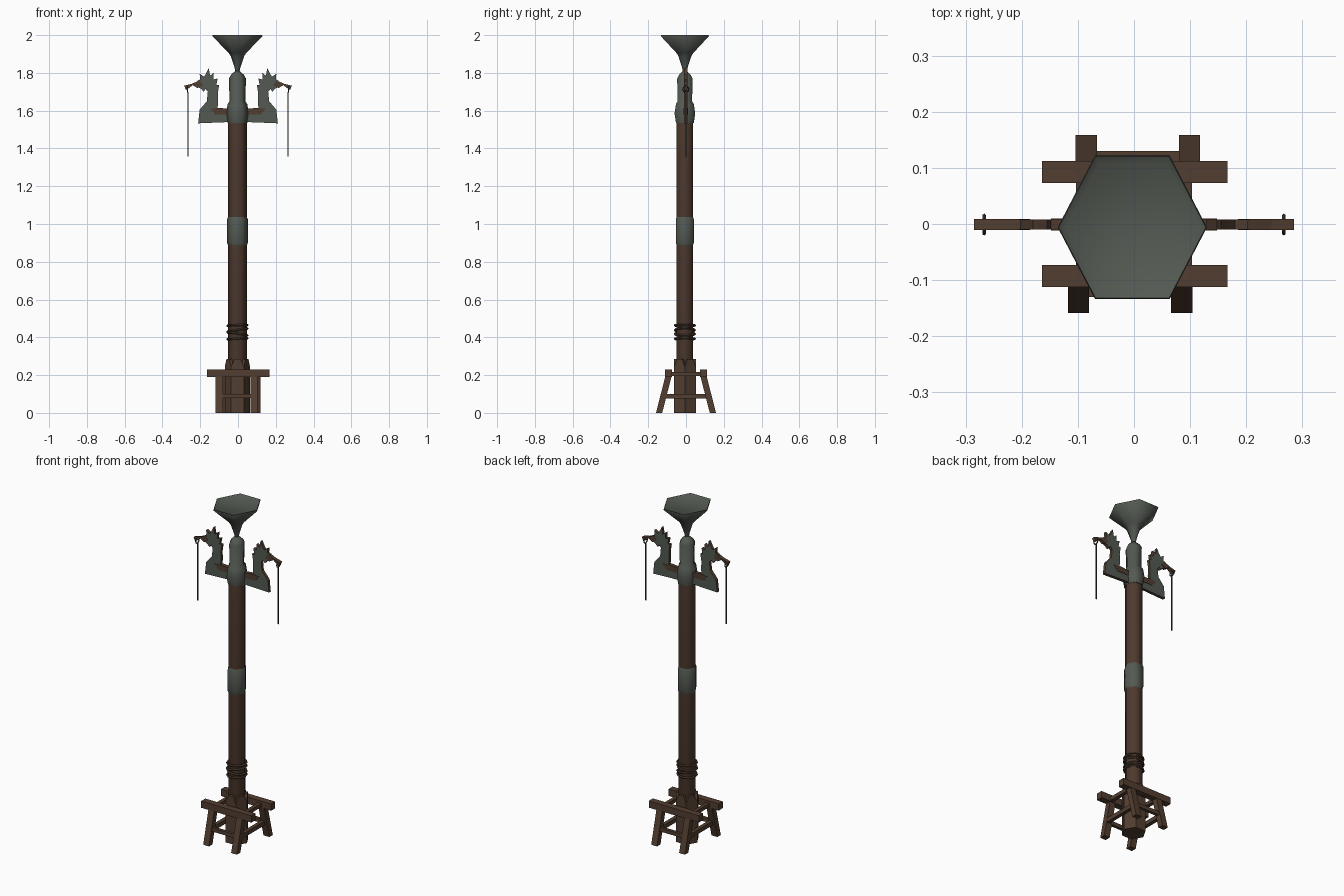
import bpy, bmesh, math
from mathutils import Vector

if "Cube" in bpy.data.objects:
    bpy.data.objects.remove(bpy.data.objects["Cube"])


def mat(name, col):
    m = bpy.data.materials.new(name)
    m.diffuse_color = (*col, 1)
    m.use_nodes = True
    m.node_tree.nodes["Principled BSDF"].inputs["Base Color"].default_value = m.diffuse_color
    return m


WOOD = mat("brown_wood", (0.085, 0.048, 0.030))
POLE = mat("red_brown_wood", (0.078, 0.042, 0.027))
METAL = mat("green_grey_metal", (0.088, 0.100, 0.084))
IRON = mat("dark_iron", (0.045, 0.047, 0.045))
ROPE = mat("dark_rope", (0.058, 0.036, 0.024))
CX, CY = -0.003, -0.006      # pole axis


def finish(name, bm, mats, smooth=None):
    bmesh.ops.recalc_face_normals(bm, faces=bm.faces)
    me = bpy.data.meshes.new(name)
    bm.to_mesh(me)
    bm.free()
    for m in mats:
        me.materials.append(m)
    ob = bpy.data.objects.new(name, me)
    bpy.context.collection.objects.link(ob)
    if smooth:
        bpy.ops.object.select_all(action='DESELECT')
        ob.select_set(True)
        bpy.context.view_layer.objects.active = ob
        bpy.ops.object.shade_smooth_by_angle(angle=math.radians(smooth))
    return ob


def lathe(name, prof, m, n=6, sy=1.0):
    """Six-sided turned part from (radius, height) pairs, capped at both ends."""
    bm = bmesh.new()
    rings = [[bm.verts.new((CX + r * math.cos(2 * math.pi * i / n),
                            CY + r * sy * math.sin(2 * math.pi * i / n), z))
              for i in range(n)] for r, z in prof]
    for a, b in zip(rings, rings[1:]):
        for i in range(n):
            j = (i + 1) % n
            bm.faces.new((a[i], a[j], b[j], b[i]))
    bm.faces.new(rings[0])
    bm.faces.new(rings[-1])
    return finish(name, bm, [m], 62)


def prism(name, pts, axis, lo, hi, mats):
    """Profile extruded along x (pts = y,z) or y (pts = x,z); second colour goes on the flat sides."""
    bm = bmesh.new()
    put = (lambda p, t: (t, p[0], p[1])) if axis == 'x' else (lambda p, t: (p[0], t, p[1]))
    a = [bm.verts.new(put(p, lo)) for p in pts]
    b = [bm.verts.new(put(p, hi)) for p in pts]
    sides = [bm.faces.new(a), bm.faces.new(b)]
    for i in range(len(pts)):
        j = (i + 1) % len(pts)
        bm.faces.new((a[i], a[j], b[j], b[i]))
    for f in sides:
        f.material_index = len(mats) - 1
    return finish(name, bm, mats)


def box(name, x0, x1, y0, y1, z0, z1, m):
    return prism(name, [(y0, z0), (y1, z0), (y1, z1), (y0, z1)], 'x', x0, x1, [m])


def torus(name, c, R, r, n, k, m, basis, tilt=0.0):
    """Ring of radius R lying in the plane of the two basis axes."""
    u, v = Vector(basis[0]), Vector(basis[1])
    w = u.cross(v)
    bm = bmesh.new()
    rows = []
    for i in range(n):
        t = 2 * math.pi * i / n
        d = u * math.cos(t) + v * math.sin(t)
        p = Vector(c) + w * (tilt * math.cos(t))
        rows.append([bm.verts.new(p + d * (R + r * math.cos(2 * math.pi * q / k))
                                  + w * r * math.sin(2 * math.pi * q / k)) for q in range(k)])
    for i in range(n):
        for q in range(k):
            bm.faces.new((rows[i][q], rows[(i + 1) % n][q],
                          rows[(i + 1) % n][(q + 1) % k], rows[i][(q + 1) % k]))
    return finish(name, bm, [m], 62)


# Pole with metal collar
lathe("pole", [(0.042, 0.0), (0.05, 0.02), (0.05, 1.57)], POLE)
lathe("collar", [(0.049, 0.885), (0.055, 0.9), (0.055, 1.025), (0.049, 1.04)], METAL)

# Metal head and flared bowl
lathe("head_sleeve", [(0.052, 1.535), (0.06, 1.585), (0.052, 1.635), (0.042, 1.65), (0.045, 1.77),
                      (0.034, 1.79), (0.012, 1.81)], METAL, sy=1.05)
lathe("bowl", [(0.008, 1.795), (0.016, 1.83), (0.036, 1.89), (0.046, 1.905), (0.133, 1.995),
               (0.131, 2.0), (0.118, 1.99)], METAL, sy=1.11)

# Rope windings
for i, (z, tilt) in enumerate([(0.392, 0.002), (0.418, -0.008), (0.438, 0.009), (0.463, 0.002)]):
    torus(f"rope_{i}", (CX, CY, z), 0.052, 0.007, 12, 5, ROPE, ((1, 0, 0), (0, 1, 0)), tilt)

# Planks with clipped tops around the foot
for i in range(6):
    a = math.radians(30 + 60 * i)
    d = Vector((math.cos(a), math.sin(a), 0))
    s = Vector((-d.y, d.x, 0))
    bm = bmesh.new()
    prof = [(-0.033, 0), (0.033, 0), (0.033, 0.245), (0.016, 0.285), (-0.016, 0.285), (-0.033, 0.245)]
    inner = [bm.verts.new(Vector((CX, CY, z)) + d * 0.036 + s * h) for h, z in prof]
    outer = [bm.verts.new(Vector((CX, CY, z)) + d * 0.058 + s * h) for h, z in prof]
    bm.faces.new(inner)
    bm.faces.new(outer)
    for p in range(6):
        q = (p + 1) % 6
        bm.faces.new((inner[p], inner[q], outer[q], outer[p]))
    finish(f"foot_plank_{i}", bm, [WOOD])

# Trestle: long beams, splayed legs and rails
for s, tag, shift in ((-1, "front", -0.007), (1, "back", 0.007)):
    ys = sorted((s * 0.073, s * 0.112))
    box(f"{tag}_beam", -0.164, 0.167, *ys, 0.19, 0.23, WOOD)
    for c in (-0.092, 0.092):
        x = c + shift
        prism(f"{tag}_leg", [(s * 0.126, 0), (s * 0.159, 0), (s * 0.109, 0.195), (s * 0.076, 0.195)],
              'x', x - 0.019, x + 0.019, [WOOD])
    ys = sorted((s * 0.112, s * 0.13))
    box(f"{tag}_rail", -0.08, 0.085, *ys, 0.078, 0.1, WOOD)
for c in (-0.092, 0.092):
    box("low_side_rail", c - 0.011, c + 0.011, -0.122, 0.122, 0.075, 0.1, WOOD)
    box("top_side_rail", c - 0.011, c + 0.011, -0.085, 0.085, 0.195, 0.217, WOOD)

# Carved beast arms: metal-clad body, wooden snout, ring and hanging line
BODY = [(0.04, 1.54), (0.211, 1.533), (0.203, 1.605), (0.165, 1.65), (0.16, 1.70), (0.172, 1.715),
        (0.182, 1.70), (0.195, 1.715), (0.215, 1.725), (0.215, 1.758), (0.20, 1.765), (0.203, 1.795),
        (0.18, 1.78), (0.17, 1.795), (0.155, 1.825), (0.148, 1.785), (0.128, 1.80), (0.13, 1.765),
        (0.108, 1.77), (0.115, 1.735), (0.10, 1.735), (0.107, 1.69), (0.105, 1.64), (0.11, 1.605),
        (0.04, 1.605)]
SNOUT = [(0.185, 1.735), (0.215, 1.72), (0.24, 1.735), (0.275, 1.708), (0.285, 1.732),
         (0.245, 1.742), (0.205, 1.76)]
PATCH = [(0.045, 1.58), (0.12, 1.58), (0.148, 1.61), (0.105, 1.615), (0.045, 1.61)]
for s, tag in ((-1, "left"), (1, "right")):
    def flip(pts):
        return [(s * x, z) for x, z in pts]
    prism(f"{tag}_beast_body", flip(BODY), 'y', -0.010, 0.008, [WOOD, METAL])
    prism(f"{tag}_beast_snout", flip(SNOUT), 'y', -0.011, 0.009, [WOOD])
    prism(f"{tag}_arm_inlay", flip(PATCH), 'y', -0.012, 0.010, [WOOD])
    torus(f"{tag}_ring", (s * 0.267, -0.001, 1.713), 0.016, 0.0035, 10, 5, IRON, ((0, 1, 0), (0, 0, 1)))
    x = s * 0.265
    box(f"{tag}_hanging_line", x - 0.003, x + 0.003, -0.004, 0.002, 1.357, 1.7, IRON)
